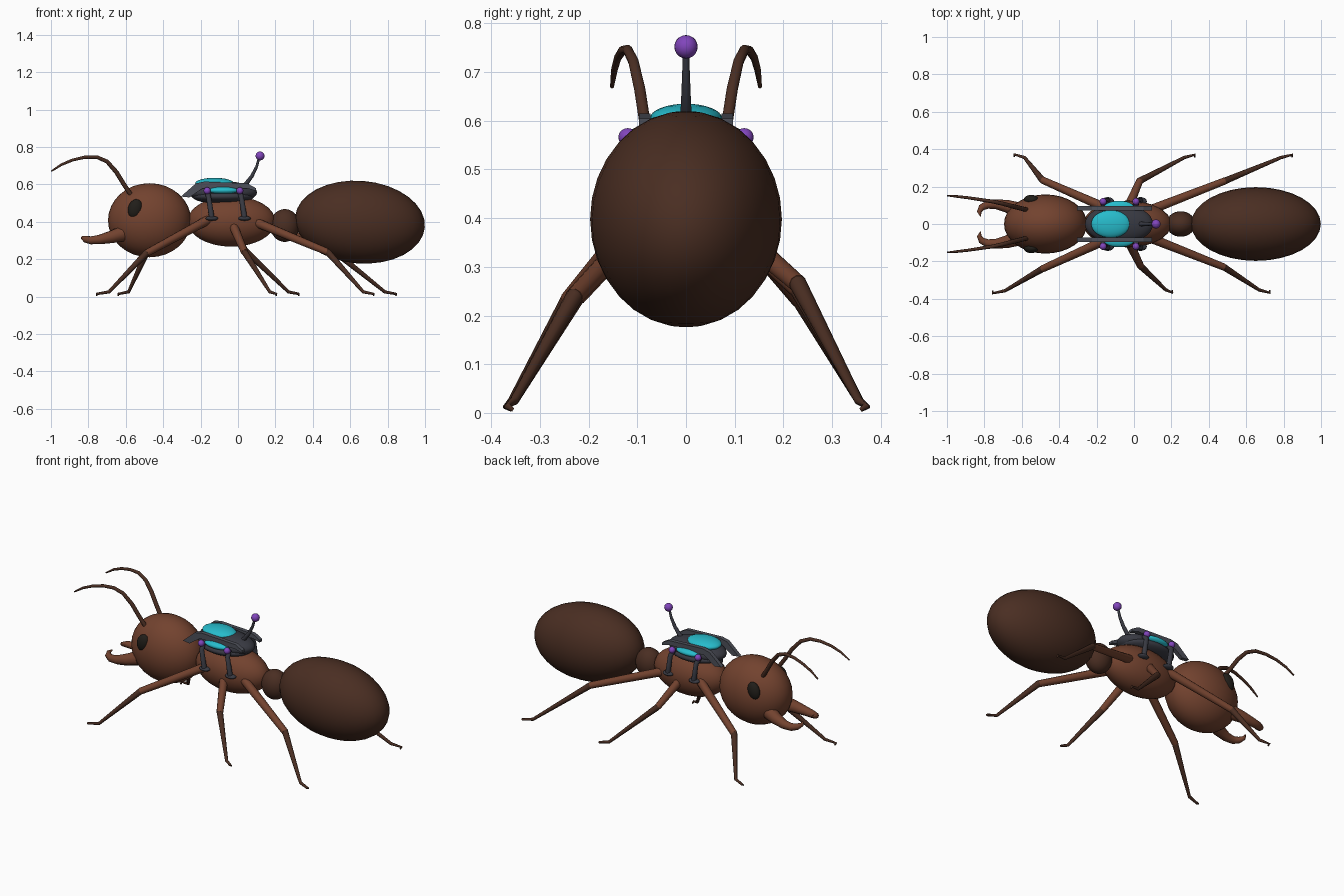
import bpy, bmesh
from mathutils import Vector


def material(name, rgb):
    m = bpy.data.materials.new(name)
    m.diffuse_color = (*rgb, 1)
    return m


BROWN = material("brown", (0.17, 0.055, 0.028))
DARK = material("dark_brown", (0.068, 0.027, 0.016))
EYE = material("eye_black", (0.015, 0.013, 0.01))
SHELL = material("dark_shell", (0.04, 0.042, 0.055))
RAIL = material("rail_grey", (0.075, 0.08, 0.1))
CYAN = material("cyan", (0.02, 0.5, 0.6))
PURPLE = material("purple", (0.22, 0.06, 0.5))


def ball(name, loc, radii, mat, rot=(0, 0, 0), segs=32):
    bpy.ops.mesh.primitive_uv_sphere_add(segments=segs, ring_count=segs // 2,
                                         radius=1, location=loc, rotation=rot)
    ob = bpy.context.object
    ob.name = name
    ob.scale = radii
    ob.data.materials.append(mat)
    bpy.ops.object.shade_smooth()
    return ob


def tube(name, pts, radii, mat):
    cu = bpy.data.curves.new(name, 'CURVE')
    cu.dimensions = '3D'
    cu.bevel_depth = 1
    cu.bevel_resolution = 3
    cu.use_fill_caps = True
    sp = cu.splines.new('POLY')
    sp.points.add(len(pts) - 1)
    for p, co, r in zip(sp.points, pts, radii):
        p.co = (*co, 1)
        p.radius = r
    cu.materials.append(mat)
    ob = bpy.data.objects.new(name, cu)
    bpy.context.collection.objects.link(ob)
    bpy.ops.object.select_all(action='DESELECT')
    ob.select_set(True)
    bpy.context.view_layer.objects.active = ob
    bpy.ops.object.convert(target='MESH')
    bpy.ops.object.shade_smooth_by_angle(angle=0.9)
    return ob


def slab(name, profile, y0, y1, mat):
    bm = bmesh.new()
    f = bm.faces.new([bm.verts.new((x, y0, z)) for x, z in profile])
    ext = bmesh.ops.extrude_face_region(bm, geom=[f])
    vs = [v for v in ext['geom'] if isinstance(v, bmesh.types.BMVert)]
    bmesh.ops.translate(bm, verts=vs, vec=(0, y1 - y0, 0))
    bmesh.ops.recalc_face_normals(bm, faces=bm.faces)
    me = bpy.data.meshes.new(name)
    bm.to_mesh(me)
    bm.free()
    me.materials.append(mat)
    ob = bpy.data.objects.new(name, me)
    bpy.context.collection.objects.link(ob)


# body segments
ball("head", (-0.473, 0, 0.408), (0.222, 0.158, 0.198), BROWN)
ball("thorax", (-0.035, 0, 0.402), (0.235, 0.125, 0.135), BROWN)
ball("petiole", (0.25, 0, 0.38), (0.078, 0.068, 0.088), DARK)
ball("abdomen", (0.652, 0, 0.398), (0.348, 0.197, 0.221), DARK, (0, 0.08, 0))

# legs: (hip, knee, ankle, toe) per side, the pose differs left to right
LEGS = {
    "front_leg_right": [(-0.16, -0.09, 0.41), (-0.49, -0.24, 0.232), (-0.69, -0.357, 0.025), (-0.755, -0.37, 0.014)],
    "middle_leg_right": [(-0.03, -0.09, 0.39), (0.035, -0.225, 0.238), (0.17, -0.352, 0.025), (0.205, -0.367, 0.014)],
    "rear_leg_right": [(0.10, -0.08, 0.395), (0.48, -0.23, 0.238), (0.67, -0.353, 0.025), (0.725, -0.367, 0.014)],
    "front_leg_left": [(-0.16, 0.09, 0.41), (-0.49, 0.235, 0.232), (-0.585, 0.355, 0.025), (-0.64, 0.372, 0.014)],
    "middle_leg_left": [(-0.03, 0.09, 0.39), (0.03, 0.23, 0.255), (0.27, 0.356, 0.025), (0.325, 0.37, 0.014)],
    "rear_leg_left": [(0.10, 0.08, 0.395), (0.485, 0.23, 0.265), (0.785, 0.355, 0.025), (0.845, 0.37, 0.014)],
}
for name, (hip, knee, ankle, toe) in LEGS.items():
    tube(name + "_upper", [hip, knee], [0.025, 0.019], BROWN)
    ball(name + "_knee", knee, (0.018,) * 3, DARK, segs=12)
    tip = Vector(toe) + Vector((0, -0.012 if toe[1] > 0 else 0.012, -0.008))
    tube(name + "_lower", [knee, ankle, toe, tip], [0.018, 0.009, 0.007, 0.004], DARK)

for s, side in ((-1, "right"), (1, "left")):
    # head details
    ball("eye_" + side, (-0.55, s * 0.13, 0.47), (0.038, 0.026, 0.052), EYE, (0, 0.3, 0), 20)
    tube("antenna_" + side,
         [(-0.57, s * 0.075, 0.54), (-0.61, s * 0.085, 0.60), (-0.65, s * 0.095, 0.665),
          (-0.70, s * 0.108, 0.722), (-0.755, s * 0.12, 0.746), (-0.82, s * 0.13, 0.745),
          (-0.885, s * 0.14, 0.73), (-0.945, s * 0.147, 0.705), (-0.998, s * 0.152, 0.67)],
         [0.012, 0.012, 0.012, 0.011, 0.010, 0.009, 0.008, 0.007, 0.004], DARK)
    tube("mandible_" + side,
         [(-0.62, s * 0.075, 0.335), (-0.68, s * 0.095, 0.318), (-0.74, s * 0.106, 0.305),
          (-0.785, s * 0.103, 0.301), (-0.815, s * 0.088, 0.306), (-0.828, s * 0.065, 0.313),
          (-0.82, s * 0.042, 0.32)],
         [0.042, 0.034, 0.026, 0.022, 0.018, 0.012, 0.003], BROWN)

    # backpack rails, side windows and clamps
    slab("pack_rail_" + side,
         [(-0.305, 0.535), (-0.225, 0.605), (-0.18, 0.615), (0.05, 0.605), (0.095, 0.58),
          (0.095, 0.565), (0.05, 0.578), (-0.19, 0.578), (-0.26, 0.53)],
         s * 0.073, s * 0.097, RAIL)
    ball("pack_side_window_" + side, (-0.08, s * 0.09, 0.567), (0.08, 0.034, 0.02), CYAN, segs=24)
    for x, end in ((-0.165, "front"), (0.01, "rear")):
        tag = f"{end}_{side}"
        tube("clamp_strut_" + tag,
             [(x, s * 0.10, 0.56), (x + 0.008, s * 0.126, 0.53), (x + 0.025, s * 0.125, 0.42)],
             [0.014, 0.014, 0.015], SHELL)
        ball("clamp_foot_" + tag, (x + 0.025, s * 0.12, 0.418), (0.034, 0.024, 0.013), SHELL, segs=16)
        ball("clamp_joint_" + tag, (x, s * 0.12, 0.566), (0.019,) * 3, PURPLE, segs=16)

# backpack shell, dome and aerial
ball("pack_shell", (-0.08, 0, 0.556), (0.182, 0.105, 0.06), SHELL)
ball("pack_base", (-0.08, 0, 0.535), (0.165, 0.118, 0.04), SHELL)
ball("pack_dome", (-0.125, 0, 0.605), (0.104, 0.074, 0.03), CYAN)
tube("aerial", [(0.01, 0, 0.575), (0.045, 0, 0.605), (0.075, 0, 0.645), (0.10, 0, 0.695), (0.115, 0, 0.75)],
     [0.014, 0.012, 0.010, 0.008, 0.006], SHELL)
ball("aerial_tip", (0.118, 0, 0.752), (0.024,) * 3, PURPLE, segs=20)
